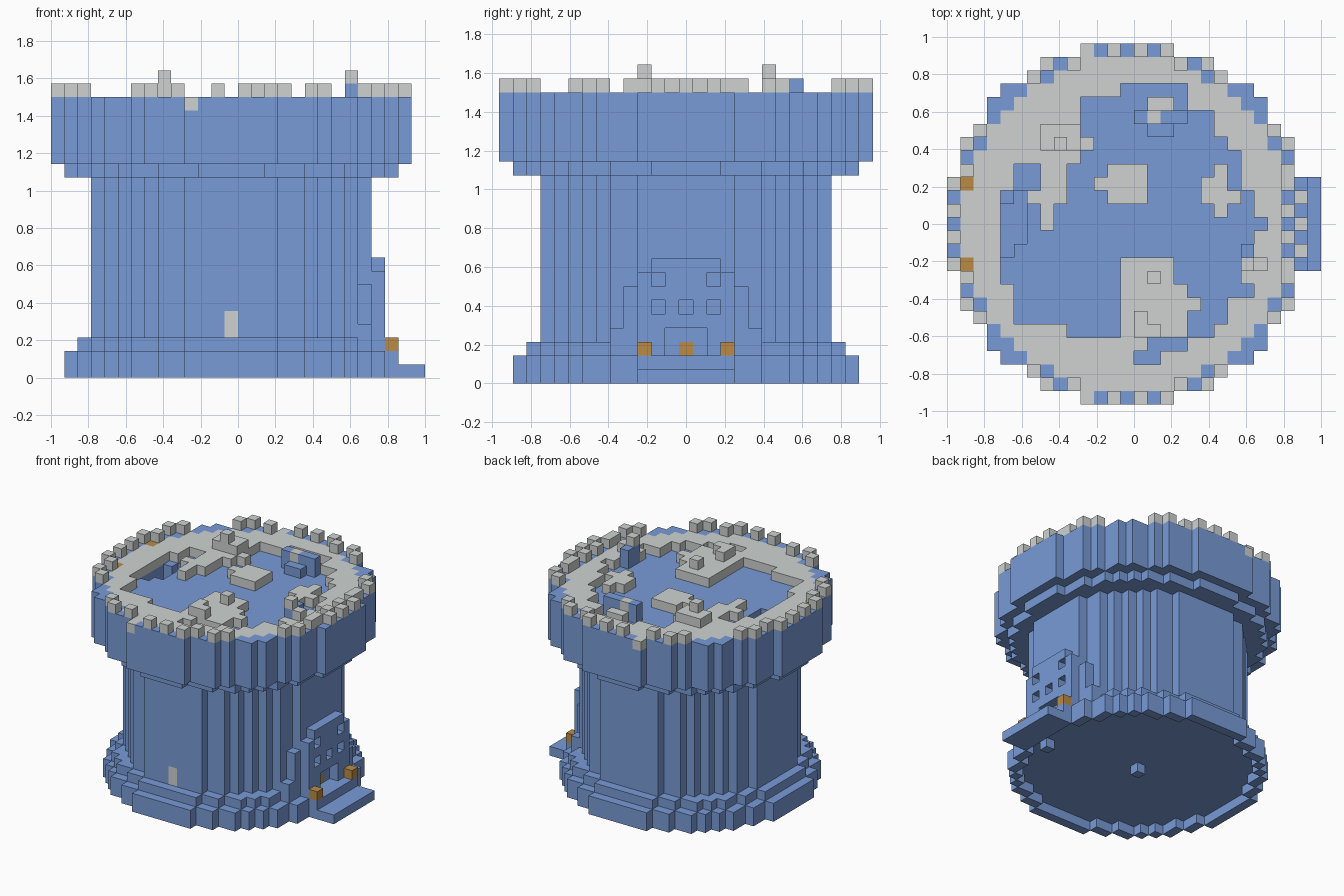
import bpy, bmesh
from mathutils import Vector

cube = bpy.data.objects.get("Cube")
if cube:
    bpy.data.objects.remove(cube, do_unlink=True)

U = 1 / 14                              # edge of one block
ORIGIN = Vector((-1, -13.5 * U, 0))
MID = 13                                # column and row of the tower axis


def material(name, rgb):
    m = bpy.data.materials.new(name)
    m.use_nodes = True
    m.diffuse_color = (*rgb, 1)
    bsdf = next(n for n in m.node_tree.nodes if n.type == 'BSDF_PRINCIPLED')
    bsdf.inputs["Base Color"].default_value = (*rgb, 1)
    return m


MATS = [material("blue stone", (0.19, 0.33, 0.68)),
        material("grey stone", (0.62, 0.65, 0.64)),
        material("orange lamp", (0.49, 0.26, 0.06))]
BLUE, GREY, ORANGE = range(3)

blocks = {}                             # (i, j, k) -> (part, colour)


def cells(x0, x1, y0, y1, z0, z1):
    return [(i, j, k) for i in range(x0, x1 + 1)
            for j in range(y0, y1 + 1) for k in range(z0, z1 + 1)]


def box(part, colour, *bounds):
    for c in cells(*bounds):
        blocks[c] = (part, colour)


def cut(*bounds):
    for c in cells(*bounds):
        blocks.pop(c, None)


def disc_cells(radius, z0, z1):
    return [(i, j, k) for i, j, k in cells(0, 26, 0, 26, z0, z1)
            if (i - MID) ** 2 + (j - MID) ** 2 <= radius ** 2]


def disc(part, colour, radius, z0, z1):
    for c in disc_cells(radius, z0, z1):
        blocks[c] = (part, colour)


# Round tower body, bottom to top
disc("base", BLUE, 12.5, 0, 1)
disc("plinth", BLUE, 11.5, 2, 2)
disc("shaft", BLUE, 10.5, 3, 14)
disc("corbel", BLUE, 12.25, 15, 15)
disc("crown", BLUE, 13.5, 16, 19)

# Hollow underside with two small feet
for c in disc_cells(11.5, 0, 0):
    blocks.pop(c)
box("foot", BLUE, MID, MID, MID, MID, 0, 0)
box("foot", BLUE, 23, 23, 11, 11, 0, 0)

# Roof rim: blue edge around a grey walkway
disc("rim", BLUE, 13.5, 20, 20)
disc("walkway", GREY, 12.42, 20, 20)

# Merlons on every other edge block, left out on the four diagonals
for i, j, k in cells(0, 26, 0, 26, 20, 20):
    dx, dy = i - MID, j - MID
    dist = dx * dx + dy * dy
    above_door = dx >= 12 and abs(dy) <= 3
    on_edge = 160 <= dist <= 182 and min(abs(dx), abs(dy)) < 8
    if above_door or on_edge:
        box("rim", BLUE, i, i, j, j, 20, 20)
        if (i + j) % 2 == above_door:
            box("merlons", GREY, i, i, j, j, 21, 21)
for j in (0, 26):
    cut(10, 10, j, j, 21, 21)
    box("walkway", GREY, 10, 10, j, j, 20, 20)
for j in (10, 16):
    box("rim_lamp", ORANGE, 1, 1, j, j, 20, 20)

# Sunken courtyard with a ragged outline, back to front
for area in ((13, 17, 23, 23), (10, 17, 22, 22), (10, 19, 20, 21),
             (11, 20, 19, 19), (10, 21, 18, 18), (9, 21, 16, 17),
             (9, 22, 15, 15), (8, 22, 13, 14), (23, 23, 13, 13),
             (5, 6, 16, 17), (4, 5, 15, 15), (4, 6, 13, 14),
             (4, 22, 10, 12), (4, 21, 9, 9), (5, 22, 8, 8),
             (5, 20, 6, 7), (9, 19, 5, 5), (15, 17, 4, 4), (14, 15, 3, 3)):
    cut(*area, 20, 20)

# Deeper pit on the -x side
cut(4, 5, 12, 14, 18, 19)
cut(5, 5, 15, 15, 18, 19)
cut(4, 4, 11, 11, 18, 19)

# Grey islands in the courtyard
for area in ((12, 14, 15, 17), (11, 11, 16, 16),
             (20, 20, 14, 17), (19, 19, 15, 16), (21, 21, 15, 15),
             (13, 16, 9, 10), (13, 17, 5, 8), (18, 18, 7, 7)):
    box("island", GREY, *area, 20, 20)
box("island_peak", GREY, 15, 15, 9, 9, 21, 21)
box("island_peak", GREY, 14, 14, 5, 6, 21, 21)
box("island_peak", GREY, 15, 15, 5, 5, 21, 21)

# Raised stones by the walkway
box("walkway_mound", GREY, 7, 9, 19, 20, 21, 21)
box("walkway_mound", GREY, 8, 8, 19, 19, 22, 22)
box("back_bench", BLUE, 14, 17, 21, 21, 20, 21)
box("back_bench", BLUE, 15, 16, 20, 20, 20, 20)
box("back_bench", GREY, 15, 15, 21, 21, 20, 21)
box("back_bench", GREY, 15, 16, 22, 22, 20, 20)
box("side_post", BLUE, 22, 22, 10, 11, 20, 21)
box("side_post", GREY, 22, 22, 10, 10, 22, 22)
box("side_post", GREY, 23, 23, 10, 10, 21, 21)

# Entrance on the +x side: step, frame and stepped buttresses
box("entrance_step", BLUE, 25, 27, 10, 16, 0, 0)
box("door_frame", BLUE, 24, 24, 10, 16, 3, 7)
box("door_frame", BLUE, 24, 24, 11, 15, 8, 8)
for side in (-1, 1):
    near, far = MID + 4 * side, MID + 5 * side
    box("buttress", BLUE, 23, 23, near, near, 2, 6)
    box("buttress", BLUE, 23, 23, far, far, 2, 3)
    lamp = MID + 3 * side
    box("door_lamp", ORANGE, 25, 25, lamp, lamp, 2, 2)
    # Upper window openings
    high = MID + 2 * side
    cut(24, 24, high, high, 7, 7)
# Lower row of window openings
for j in (11, 13, 15):
    cut(24, 24, j, j, 5, 5)
# Doorway with a lamp inside
cut(24, 24, 12, 14, 2, 3)
box("door_lamp", ORANGE, 23, 23, MID, MID, 2, 2)

# Small grey door at the front
box("front_door", GREY, MID, MID, 3, 3, 3, 4)


def build(part):
    bm = bmesh.new()
    verts = {}

    def vert(p):
        if p not in verts:
            verts[p] = bm.verts.new(ORIGIN + Vector(p) * U)
        return verts[p]

    # Only block sides open to the air become faces
    for cell, (name, colour) in blocks.items():
        if name != part:
            continue
        for axis in range(3):
            for d in (0, 1):
                beside = list(cell)
                beside[axis] += 2 * d - 1
                if tuple(beside) in blocks:
                    continue
                ring = []
                for a, b in ((0, 0), (1, 0), (1, 1), (0, 1)):
                    p = list(cell)
                    p[axis] += d
                    p[(axis + 1) % 3] += a
                    p[(axis + 2) % 3] += b
                    ring.append(vert(tuple(p)))
                bm.faces.new(ring if d else ring[::-1]).material_index = colour
    # Merge flat runs of block sides
    bmesh.ops.dissolve_limit(bm, angle_limit=0.01, verts=bm.verts[:],
                             edges=bm.edges[:], delimit={'MATERIAL'})
    mesh = bpy.data.meshes.new(part)
    for m in MATS:
        mesh.materials.append(m)
    bm.to_mesh(mesh)
    bm.free()
    bpy.context.collection.objects.link(bpy.data.objects.new(part, mesh))


for part in sorted({name for name, _ in blocks.values()}):
    build(part)
